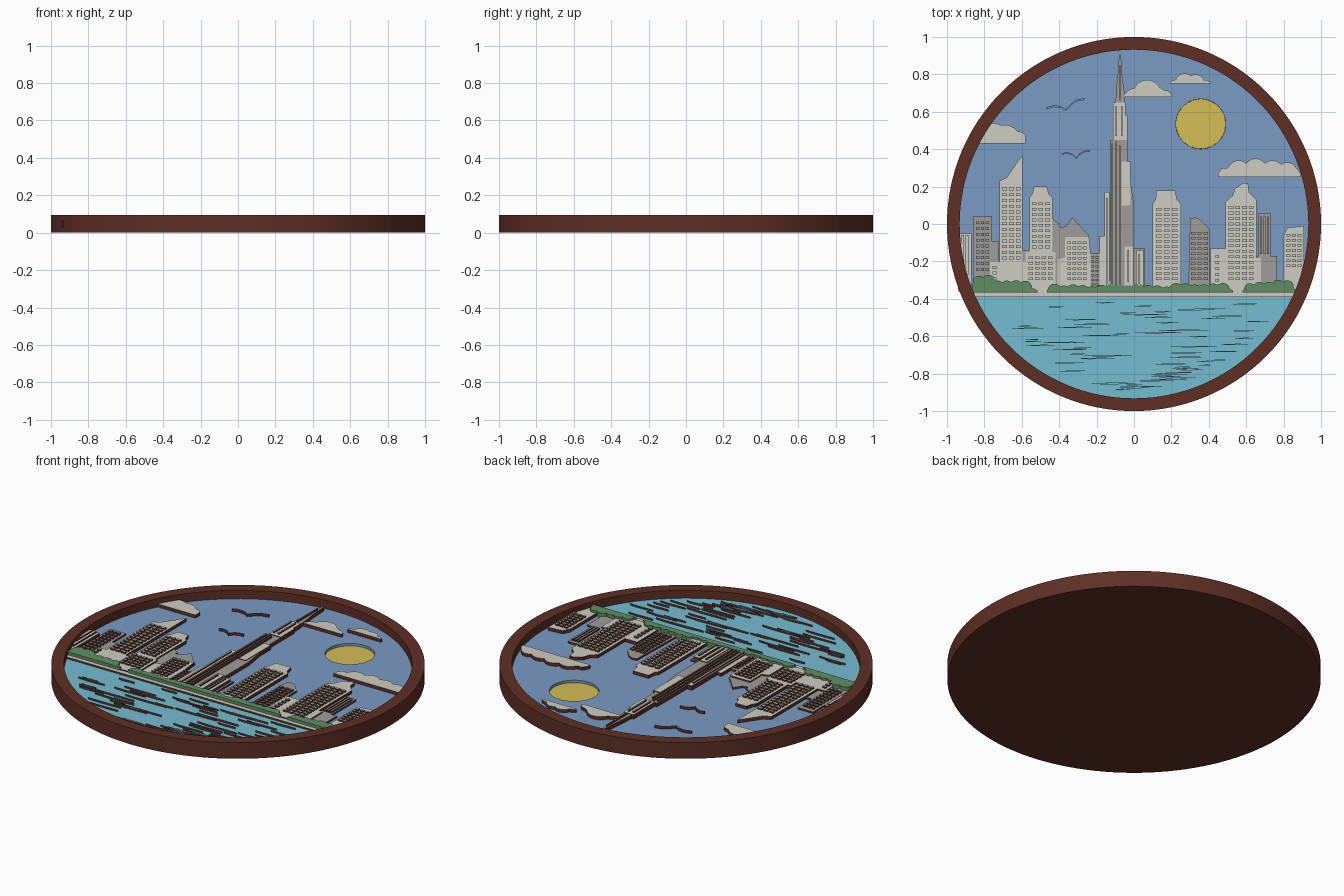
import bpy, bmesh, math, random

random.seed(4)


def srgb(name, r, g, b):
    m = bpy.data.materials.new(name)
    m.diffuse_color = [((c / 255 + 0.055) / 1.055) ** 2.4 for c in (r, g, b)] + [1]
    return m


WOOD = srgb("dark wood", 94, 48, 37)
SKY = srgb("sky blue", 122, 155, 194)
WATER = srgb("water teal", 118, 188, 207)
LIGHT = srgb("pale stone", 205, 205, 195)
GREY = srgb("warm grey", 160, 157, 152)
GREEN = srgb("tree green", 95, 141, 100)
YELLOW = srgb("sun yellow", 211, 190, 84)

SKY_Z, GREY_Z, LIGHT_Z, TREE_Z = 0.045, 0.056, 0.064, 0.07


def finish(bm, name, mats):
    bmesh.ops.recalc_face_normals(bm, faces=bm.faces)
    me = bpy.data.meshes.new(name)
    bm.to_mesh(me)
    bm.free()
    for m in mats:
        me.materials.append(m)
    ob = bpy.data.objects.new(name, me)
    bpy.context.collection.objects.link(ob)
    return ob


def prism(bm, pts, z0, z1):
    """Flat plate with a coloured top (slot 0) and burnt edges (slot 1)."""
    lo = [bm.verts.new((x, y, z0)) for x, y in pts]
    hi = [bm.verts.new((x, y, z1)) for x, y in pts]
    bm.faces.new(hi)
    bm.faces.new(lo[::-1]).material_index = 1
    n = len(pts)
    for i in range(n):
        j = (i + 1) % n
        bm.faces.new((lo[i], lo[j], hi[j], hi[i])).material_index = 1


def box(x0, x1, y0, y1):
    return [(x0, y0), (x1, y0), (x1, y1), (x0, y1)]


def plates(name, shapes, z0, z1, top, edge=WOOD):
    bm = bmesh.new()
    for s in shapes:
        prism(bm, s, z0, z1)
    return finish(bm, name, [top, edge])


def circle(r, cx=0, cy=0, n=128):
    return [(cx + r * math.cos(math.tau * i / n), cy + r * math.sin(math.tau * i / n)) for i in range(n)]


def puffs(x0, x1, base, low, bumps, n=70):
    """Outline with a flat base and a top made of round bumps (centre, radius, lift)."""
    top = []
    for i in range(n + 1):
        x = x1 + (x0 - x1) * i / n
        h = low * min(1, 0.4 + 30 * min(x - x0, x1 - x))
        for c, r, lift in bumps:
            if abs(x - c) < r:
                h = max(h, lift + math.sqrt(r * r - (x - c) ** 2))
        top.append((x, base + h))
    return [(x0, base), (x1, base)] + top


def ribbon(path, w):
    return [(x, y - w) for x, y in path] + [(x, y + w) for x, y in reversed(path)]


def grid(x0, x1, y0, y1, cols, rows, fx=0.7, fy=0.5):
    dx, dy = (x1 - x0) / cols, (y1 - y0) / rows
    return [box(x0 + i * dx + dx * (1 - fx) / 2, x0 + (i + 1) * dx - dx * (1 - fx) / 2,
                y0 + j * dy, y0 + (j + fy) * dy) for i in range(cols) for j in range(rows)]


# Round frame with a solid back, lathed from its section
bm = bmesh.new()
section = [(1, 0), (1, 0.095), (0.932, 0.095), (0.932, 0.015)]
rings = [[bm.verts.new((x, y, z)) for x, y in circle(r)] for r, z in section]
for a, b in zip(rings, rings[1:]):
    for i in range(128):
        j = (i + 1) % 128
        bm.faces.new((a[i], a[j], b[j], b[i]))
bm.faces.new(rings[0][::-1])
bm.faces.new(rings[-1])
frame = finish(bm, "round_frame", [WOOD])
bpy.context.view_layer.objects.active = frame
frame.select_set(True)
bpy.ops.object.shade_smooth_by_angle(angle=math.radians(30))

# Sky panel with the sun sunk into a round opening
sky = plates("sky_panel", [circle(0.934)], 0.016, SKY_Z, SKY, SKY)
cutter = plates("sun_cutter", [circle(0.133, 0.357, 0.535, 64)], 0.0, 0.1, SKY, SKY)
cut = sky.modifiers.new("sun_opening", "BOOLEAN")
cut.operation, cut.object, cut.solver = "DIFFERENCE", cutter, "EXACT"
bpy.context.view_layer.objects.active = sky
bpy.ops.object.modifier_apply(modifier=cut.name)
bpy.data.objects.remove(cutter)
plates("sun", [circle(0.1325, 0.357, 0.535, 64)], 0.016, 0.03, YELLOW, YELLOW)

# Water and shore
a0 = math.asin(0.38 / 0.934)
arc = [math.pi + a0 + (math.pi - 2 * a0) * i / 64 for i in range(65)]
plates("water", [[(0.934 * math.cos(a), 0.934 * math.sin(a)) for a in arc]], 0.02, 0.048, WATER)
plates("shore_wall", [box(-0.86, 0.86, -0.39, -0.36)], 0.02, 0.058, LIGHT)
streaks = []
for k in range(62):
    y = -0.42 - 0.47 * (k + random.random() * 0.6) / 62
    half = random.uniform(0.04, 0.14)
    lim = math.sqrt(0.9 ** 2 - y * y) - half
    if lim > 0:
        x, w = random.uniform(-lim, lim), random.uniform(0.003, 0.005)
        streaks.append([(x - half, y), (x - half / 3, y - w), (x + half, y), (x + half / 3, y + w)])
plates("water_ripples", streaks, 0.045, 0.058, WATER)

# Clouds
plates("clouds", [
    puffs(-0.87, -0.58, 0.43, 0.055, [(-0.76, 0.1, 0.01), (-0.69, 0.08, 0.02), (-0.62, 0.05, 0.015)]),
    puffs(-0.05, 0.2, 0.68, 0.035, [(0.07, 0.075, 0.015), (0.0, 0.045, 0.0), (0.13, 0.04, 0.01)]),
    puffs(0.19, 0.41, 0.75, 0.02, [(0.27, 0.05, 0.005), (0.33, 0.045, 0.005)]),
    puffs(0.45, 0.89, 0.25, 0.05, [(0.56, 0.06, 0.03), (0.65, 0.06, 0.04), (0.74, 0.06, 0.03),
                                  (0.82, 0.05, 0.03)]),
], 0.03, LIGHT_Z, LIGHT)

# Birds
plates("birds", [
    ribbon([(-0.47, 0.618), (-0.43, 0.63), (-0.39, 0.625), (-0.365, 0.608), (-0.34, 0.635),
            (-0.31, 0.66), (-0.265, 0.668)], 0.005),
    ribbon([(-0.385, 0.375), (-0.36, 0.38), (-0.33, 0.372), (-0.308, 0.352), (-0.29, 0.375),
            (-0.265, 0.388), (-0.235, 0.388)], 0.004),
], 0.03, 0.06, SKY)

# Grey buildings behind
B = -0.36
plates("grey_buildings", [
    box(-0.86, -0.76, B, 0.04), box(-0.76, -0.725, B, -0.09), box(-0.6, -0.55, B, -0.14),
    [(-0.44, B), (-0.24, B), (-0.24, -0.06), (-0.28, -0.02), (-0.33, 0.035), (-0.36, -0.01),
     (-0.395, -0.02), (-0.395, -0.0), (-0.44, 0.03)],
    box(-0.235, -0.18, B, -0.155), box(0.0, 0.06, B, -0.13),
    [(0.29, B), (0.405, B), (0.405, -0.03), (0.36, 0.02), (0.33, 0.035), (0.3, 0.03)],
    box(0.665, 0.73, B, 0.06), box(0.66, 0.765, B, -0.17),
], 0.03, GREY_Z, GREY)
plates("grey_building_bars", grid(-0.85, -0.77, -0.25, 0.03, 3, 9) + grid(0.3, 0.4, -0.3, -0.03, 3, 10)
       + grid(0.67, 0.725, -0.16, 0.04, 3, 1, 0.6, 1) + grid(-0.235, -0.185, -0.33, -0.16, 2, 7),
       0.05, GREY_Z + 0.01, GREY)

# Pale buildings in front
plates("pale_buildings", [
    box(-0.94, -0.87, B, -0.05), box(-0.77, -0.56, B, -0.2), box(-0.58, -0.42, B, -0.15),
    [(-0.72, B), (-0.595, B), (-0.595, 0.37), (-0.625, 0.33), (-0.68, 0.25), (-0.72, 0.23)],
    [(-0.56, B), (-0.435, B), (-0.435, 0.14), (-0.455, 0.16), (-0.465, 0.2), (-0.535, 0.2),
     (-0.545, 0.16), (-0.56, 0.14)],
    [(-0.41, B), (-0.23, B), (-0.23, -0.18), (-0.24, -0.07), (-0.37, -0.07), (-0.37, -0.18), (-0.41, -0.19)],
    box(-0.185, -0.155, B, -0.065),
    [(0.1, B), (0.25, B), (0.25, 0.11), (0.23, 0.13), (0.22, 0.18), (0.12, 0.18), (0.115, 0.13), (0.1, 0.11)],
    box(0.41, 0.49, B, -0.13),
    [(0.49, B), (0.655, B), (0.655, 0.13), (0.615, 0.17), (0.61, 0.215), (0.585, 0.22), (0.54, 0.19),
     (0.525, 0.15), (0.49, 0.12)],
    box(0.64, 0.68, B, -0.18),
    [(0.8, B), (0.87, B), (0.91, -0.2), (0.91, -0.01), (0.82, -0.02), (0.8, -0.06)],
], 0.03, LIGHT_Z, LIGHT)
bars = []
for args in [(-0.93, -0.88, -0.27, -0.06, 2, 1, 0.6, 1), (-0.71, -0.6, -0.19, 0.21, 3, 13),
             (-0.55, -0.445, -0.13, 0.13, 3, 9), (-0.57, -0.43, -0.3, -0.16, 4, 5),
             (-0.36, -0.25, -0.3, -0.08, 4, 8), (0.11, 0.24, -0.3, 0.1, 3, 14),
             (0.43, 0.46, -0.31, -0.15, 1, 5), (0.5, 0.645, -0.3, 0.11, 4, 14),
             (0.81, 0.9, -0.23, -0.04, 3, 7), (-0.76, -0.73, -0.3, -0.21, 1, 3)]:
    bars += grid(*args)
plates("pale_building_bars", bars, 0.06, LIGHT_Z + 0.01, LIGHT)

# Tall central tower
plates("tower_core", [
    [(-0.13, B), (0.0, B), (0.0, 0.1), (-0.02, 0.24), (-0.035, 0.34), (-0.035, 0.45), (-0.125, 0.45)],
    [(-0.1, 0.64), (-0.048, 0.64), (-0.05, 0.7), (-0.062, 0.78), (-0.07, 0.905), (-0.08, 0.905),
     (-0.085, 0.82), (-0.092, 0.75)],
], 0.03, LIGHT_Z + 0.004, GREY)
plates("tower_pale_tiers", [
    box(-0.158, -0.13, B, 0.17), box(-0.112, -0.045, 0.45, 0.65), box(-0.045, -0.035, 0.45, 0.58),
    box(-0.066, -0.02, 0.1, 0.335), box(-0.05, -0.005, -0.33, -0.12), box(0.01, 0.05, B, -0.14),
], 0.03, LIGHT_Z + 0.008, LIGHT)
plates("tower_ribs", [box(-0.12, -0.112, -0.33, 0.43), box(-0.098, -0.09, -0.33, 0.44),
                      box(-0.08, -0.073, -0.33, 0.42), box(-0.078, -0.072, 0.66, 0.85)],
       0.06, LIGHT_Z + 0.016, GREY)
plates("tower_pale_ribs", [box(-0.15, -0.14, -0.33, 0.14), box(-0.1, -0.092, 0.47, 0.63),
                           box(-0.07, -0.062, 0.47, 0.63), box(-0.035, -0.028, -0.31, -0.14),
                           box(0.025, 0.033, -0.33, -0.16)], 0.06, LIGHT_Z + 0.017, LIGHT)

# Tree line along the shore
trees = []
for x0, x1, tall in [(-0.87, -0.515, 0.03), (-0.465, 0.53, 0.0), (0.58, 0.875, 0.015)]:
    bumps, x = [], x0 + 0.04
    while x < x1 - 0.03:
        edge = tall * (1.5 if abs(x) > 0.75 else 0.6)
        bumps.append((x, random.uniform(0.03, 0.04), edge + random.uniform(0.0, 0.012)))
        x += 0.05
    trees.append(puffs(x0, x1, -0.365, 0.02, bumps, 120))
plates("tree_line", trees, 0.03, TREE_Z + 0.006, GREEN, GREEN)
